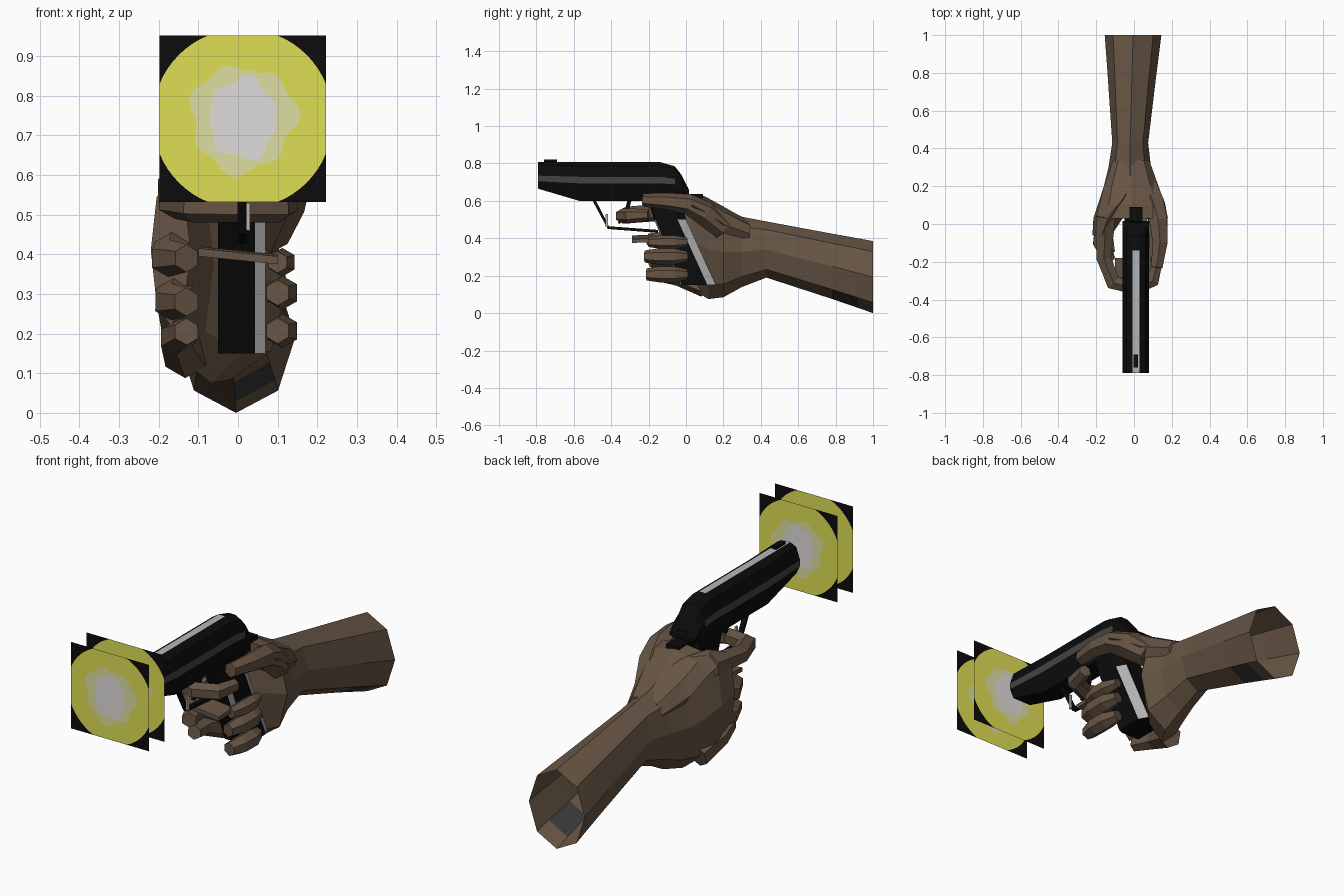
import bpy, bmesh, math
from mathutils import Vector

if "Cube" in bpy.data.objects:
    bpy.data.objects.remove(bpy.data.objects["Cube"])

def mat(name, r, g, b):
    m = bpy.data.materials.new(name)
    m.diffuse_color = (r, g, b, 1)
    m.use_nodes = True
    m.node_tree.nodes["Principled BSDF"].inputs["Base Color"].default_value = m.diffuse_color
    return m

SKIN = mat("brown skin", .135, .09, .058)
BLACK = mat("gun black", .0035, .0035, .0035)
DARK = mat("dark grey", .04, .04, .04)
STRIPE = mat("warm grey", .062, .055, .05)
STEEL = mat("light steel", .47, .47, .47)
YELLOW = mat("flash yellow", .74, .74, .09)
CREAM = mat("flash cream", .74, .74, .36)
CORE = mat("flash core", .74, .73, .72)
GX = .01  # centre plane of the gun

def loft(name, rings, mats, rule=None, caps=(True, True)):
    """Skin a list of equal-length point rings; rule(face) gives the material index."""
    bm = bmesh.new()
    vs = [[bm.verts.new(p) for p in r] for r in rings]
    n = len(vs[0])
    for j, (a, b) in enumerate(zip(vs, vs[1:])):
        for i in range(n):
            f = bm.faces.new((a[i], a[(i + 1) % n], b[(i + 1) % n], b[i]))
            f.material_index = j + 1 if rule == "band" else 0
    if caps[0]:
        bm.faces.new(vs[0][::-1])
    if caps[1]:
        bm.faces.new(vs[-1])
    bmesh.ops.dissolve_degenerate(bm, dist=1e-5, edges=bm.edges)
    bmesh.ops.recalc_face_normals(bm, faces=bm.faces)
    bm.normal_update()
    if callable(rule):
        for f in bm.faces:
            f.material_index = rule(f)
    me = bpy.data.meshes.new(name)
    bm.to_mesh(me)
    bm.free()
    for m in mats:
        me.materials.append(m)
    ob = bpy.data.objects.new(name, me)
    bpy.context.collection.objects.link(ob)
    return ob

def tube(name, pts, m, n=6, flat=1.0):
    """Sweep an n-sided section along points (x, y, z, radius)."""
    P = [Vector(p[:3]) for p in pts]
    rings = []
    for i, p in enumerate(P):
        t = (P[min(i + 1, len(P) - 1)] - P[max(i - 1, 0)]).normalized()
        u = t.cross(Vector((0, 0, 1))).normalized()
        v = u.cross(t)
        r = pts[i][3]
        rings.append([p + u * r * math.cos(a) + v * r * flat * math.sin(a)
                      for a in [(k + .5) * math.tau / n for k in range(n)]])
    return loft(name, rings, [m])

def box(name, x0, x1, y0, y1, z0, z1, m):
    return loft(name, [[(x0, y, z0), (x1, y, z0), (x1, y, z1), (x0, y, z1)] for y in (y0, y1)], [m])

def ovals(sections):
    """Eight-sided rings from (y, x0, x1, z0, z1)."""
    return [[((x0 + x1) / 2 + (x1 - x0) / 2 * math.cos(k * math.tau / 8), y,
              (z0 + z1) / 2 + (z1 - z0) / 2 * math.sin(k * math.tau / 8)) for k in range(8)]
            for y, x0, x1, z0, z1 in sections]

# Forearm and palm, open at the elbow end, with a dark patch under the arm
arm = [(1, -.155, .145, 0, .385), (.92, -.149, .135, .028, .40), (.78, -.139, .117, .076, .425),
       (.43, -.115, .075, .19, .49), (.3, -.135, .09, .14, .515), (.2, -.16, .125, .085, .565),
       (.12, -.185, .05, .075, .61), (.03, -.215, -.06, .13, .635), (-.06, -.22, -.12, .22, .6)]
loft("forearm_and_palm", ovals(arm), [SKIN, DARK],
     lambda f: int(.79 < f.calc_center_median().y < .91 and f.calc_center_median().z < .1
                   and f.normal.x > 0), (False, True))

# Web of the hand behind the gun, thumb and index finger
web = [(.34, -.11, .08, .36, .49), (.2, -.16, .13, .38, .57), (.1, -.185, .165, .46, .625),
       (.03, -.2, .18, .52, .63)]
loft("thumb_web", ovals(web), [SKIN])
tube("thumb", [(.07, .2, .45, .06), (.105, .1, .535, .068), (.13, .01, .583, .055),
               (.138, -.1, .598, .045), (.12, -.23, .605, .035)], SKIN, 6)
tube("index_finger", [(-.15, .04, .56, .06), (-.16, -.18, .535, .045), (-.11, -.31, .525, .045),
                      (.01, -.34, .52, .04), (.1, -.3, .52, .04), (.125, -.2, .525, .03)], SKIN, 6)

# Other fingers: knuckle side on the left, curled tips on the right of the grip
left = {"middle": [(-.155, .02, .43, .055), (-.175, -.1, .39, .048), (-.13, -.2, .39, .035)],
        "ring": [(-.15, .03, .31, .06), (-.168, -.09, .28, .047), (-.13, -.19, .28, .036)],
        "pinky": [(-.13, .1, .145, .06), (-.155, -.04, .19, .045), (-.13, -.15, .205, .034)]}
for name, pts in left.items():
    tube(name + "_finger", pts, SKIN, 6)
for name, y, z, r in (("middle", -.18, .38, .036), ("ring", -.2, .303, .043), ("pinky", -.19, .207, .043)):
    tube(name + "_fingertip", [(.1, y - .02, z, r * .75), (.112, y + .05, z, r),
                               (.112, -.06, z, r), (.1, .005, z, r * .65)], SKIN, 6)
loft("middle_finger_bridge", [[(x, -.29, z), (x, -.18, z + .005), (x, -.18, z + .025), (x, -.29, z + .02)]
                              for x, z in ((-.1, .395), (.1, .375))], [SKIN])

# Slide: faceted section along y, (y, bottom z, top z)
rings = []
for y, zb, zt in ((-.79, .665, .808), (-.57, .6, .808), (-.14, .6, .808), (-.06, .61, .785),
                  (-.025, .62, .74), (.015, .635, .66)):
    h = zt - zb
    mid = min(.705, zb + h * .45), min(.735, zb + h * .62)
    half = [(.05, zb), (.07, mid[0]), (.07, mid[1]), (.05, zb + h * .9), (.018, zt)]
    rings.append([(GX + w, y, z) for w, z in half] + [(GX - w, y, z) for w, z in half[::-1]])

def slide_rule(f):
    c = f.calc_center_median()
    if abs(f.normal.y) > .8:
        return 0
    if f.normal.z > .97:
        return 2 if c.y < -.1 else 0
    return int(abs(f.normal.x) > .99 and c.z > .695)

loft("slide", rings, [BLACK, STRIPE, STEEL], slide_rule)
box("front_sight", GX - .012, GX + .012, -.76, -.69, .79, .822, BLACK)
box("hammer", GX - .03, GX + .03, -.04, .01, .62, .675, BLACK)
box("grip_tang", GX - .035, GX + .035, -.1, .09, .56, .636, BLACK)

# Grip: slanted, with steel chamfers on the right side
rings = []
for z, y0, y1 in ((.15, -.03, .16), (.5, -.17, .0), (.62, -.21, -.03)):
    rings.append([(-.05, y0, z), (.043, y0, z), (.07, y0 + .009, z), (.07, y1 - .045, z),
                  (.045, y1, z), (-.05, y1, z)])
loft("grip", rings, [BLACK, STEEL],
     lambda f: int(.2 < f.normal.x < .95 and f.calc_center_median().z < .5))

# Trigger guard and trigger
tube("trigger_guard", [(GX, -.49, .6, .016), (GX, -.415, .457, .016), (GX, -.15, .437, .016)], BLACK, 4, .7)
tube("trigger", [(GX, -.3, .61, .015), (GX, -.32, .54, .014), (GX, -.36, .48, .01)], BLACK, 4)
box("trigger_guard_trim", GX + .012, GX + .02, -.43, -.416, .46, .53, STEEL)

# Muzzle flash: two flat square cards, colours in nested bands from the centre out
FX, FZ, H = .012, .742, .21
def core(a):
    return .093 * (1 - .1 * math.cos(2 * a) + .06 * math.sin(5 * a + 1) + .05 * math.sin(7 * a + 4.4))
def halo(a):
    return max(core(a) + .012, .132 * (1 + .06 * math.sin(3 * a + .6) + .07 * math.sin(7 * a + 1.2)))
def edge(a):
    return H / max(abs(math.cos(a)), abs(math.sin(a)))
def glow(a):
    return min(.228, edge(a))
for tag, y in (("front", -1), ("rear", -.88)):
    loft("muzzle_flash_" + tag,
         [[(FX + r(a) * math.cos(a), y, FZ + r(a) * math.sin(a))
           for a in [k * math.tau / 64 for k in range(64)]] for r in (core, halo, glow, edge)],
         [CORE, CREAM, YELLOW, BLACK], "band", (True, False))
